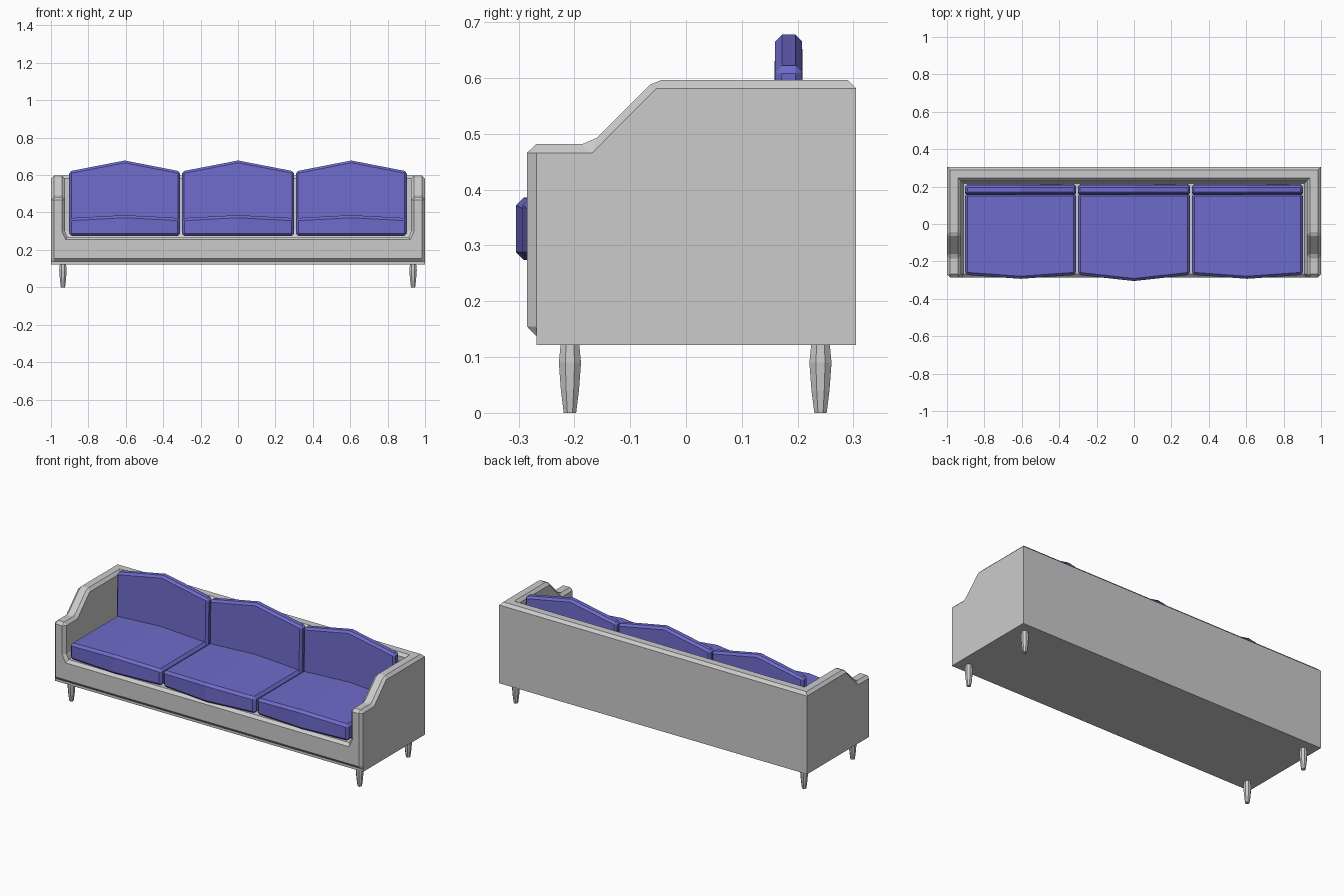
import bpy, bmesh, math

if "Cube" in bpy.data.objects:
    bpy.data.objects.remove(bpy.data.objects["Cube"])


def material(name, rgb):
    m = bpy.data.materials.new(name)
    m.diffuse_color = (*rgb, 1)
    m.use_nodes = True
    m.node_tree.nodes["Principled BSDF"].inputs["Base Color"].default_value = m.diffuse_color
    return m


GREY = material("light_grey", (0.6, 0.6, 0.6))
BLUE = material("soft_blue", (0.155, 0.148, 0.6))


def loft(name, sections, mat, bevel=0):
    """Skin a row of matching closed sections and cap both ends."""
    bm = bmesh.new()
    rings = [[bm.verts.new(p) for p in s] for s in sections]
    n = len(rings[0])
    for a, b in zip(rings, rings[1:]):
        for i in range(n):
            j = (i + 1) % n
            bm.faces.new((a[i], a[j], b[j], b[i]))
    bm.faces.new(rings[0])
    bm.faces.new(rings[-1][::-1])
    bmesh.ops.remove_doubles(bm, verts=bm.verts, dist=0.0005)
    bmesh.ops.recalc_face_normals(bm, faces=bm.faces)
    me = bpy.data.meshes.new(name)
    bm.to_mesh(me)
    bm.free()
    me.materials.append(mat)
    ob = bpy.data.objects.new(name, me)
    bpy.context.collection.objects.link(ob)
    if bevel:
        mod = ob.modifiers.new("soft_edges", 'BEVEL')
        mod.width = bevel
        mod.segments = 1
        mod.limit_method = 'ANGLE'
        mod.angle_limit = math.radians(40)
    return ob


# Base box with an undercut front edge and chamfered front corners
base_side = [(-.268, .122), (-.268, .137), (-.285, .155), (-.285, .255),
             (.305, .255), (.305, .122)]
loft("base", [[(x, max(y, front), z) for y, z in base_side]
              for x, front in ((-1, -.268), (-.984, -.285), (.984, -.285), (1, -.268))],
     GREY)

# Seat deck between the arms
deck_side = [(-.285, .255), (-.268, .27), (.24, .27), (.24, .255)]
loft("seat_deck", [[(x, y, z) for y, z in deck_side] for x in (-.925, .925)], GREY)


# Arms and back: one wall swept round a U, stepping up from front to back
def wall(y_top, hi, y_side, lo, side, front=False):
    c = .016 if front else 0
    top = lo if front else hi
    return [(side * (1 - c), y_side, .255), (side * (1 - c), y_side, lo),
            (side * .984, y_top, top), (side * .942, y_top, top),
            (side * (.926 + c), y_side, lo), (side * (.926 + c), y_side, .30),
            (side * (.905 + c), y_side, .255)]


def corner(side):
    section = [(0, .255), (0, .581), (.016, .597), (.058, .597),
               (.074, .581), (.074, .30), (.095, .255)]
    return [(side * (1 - d), .305 - d, z) for d, z in section]


steps = [(-.268, .482, -.268, .466), (-.185, .482, -.169, .466),
         (-.16, .493, -.167, .467), (-.065, .588, -.056, .579),
         (-.043, .597, -.053, .581)]


def arm(side):
    return ([wall(-.285, .482, -.285, .466, side, True)]
            + [wall(*s, side) for s in steps] + [corner(side)])


loft("arms_and_back", arm(-1) + arm(1)[::-1], GREY)

# Three seat cushions with bowed fronts, and three peaked back cushions
for label, cx, w, bow in (("left", -.606, .297, -.293), ("middle", 0, .3, -.305),
                          ("right", .606, .297, -.293)):
    seat = []
    for dx, y, top in ((-w, -.272, .370), (0, bow, .386), (w, -.272, .370)):
        seat.append([(cx + dx, y, .274), (cx + dx, y, top),
                     (cx + dx, .165, top), (cx + dx, .165, .274)])
    loft(label + "_seat_cushion", seat, BLUE, .014)

    back = []
    for dx, top in ((-w, .620), (0, .678), (w, .620)):
        back.append([(cx + dx, .152, .28), (cx + dx, .160, top),
                     (cx + dx, .208, top), (cx + dx, .213, .28)])
    loft(label + "_back_cushion", back, BLUE, .012)

# Four tapered legs
for sx, side in ((-.936, "left"), (.936, "right")):
    for sy, end in ((-.208, "front"), (.241, "back")):
        rings = []
        for z, r in ((0, .012), (.04, .0175), (.09, .0215), (.123, .018)):
            rings.append([(sx + r * math.cos((k + .5) * math.pi / 4),
                           sy + r * math.sin((k + .5) * math.pi / 4), z)
                          for k in range(8)])
        loft(f"{end}_{side}_leg", rings, GREY)
